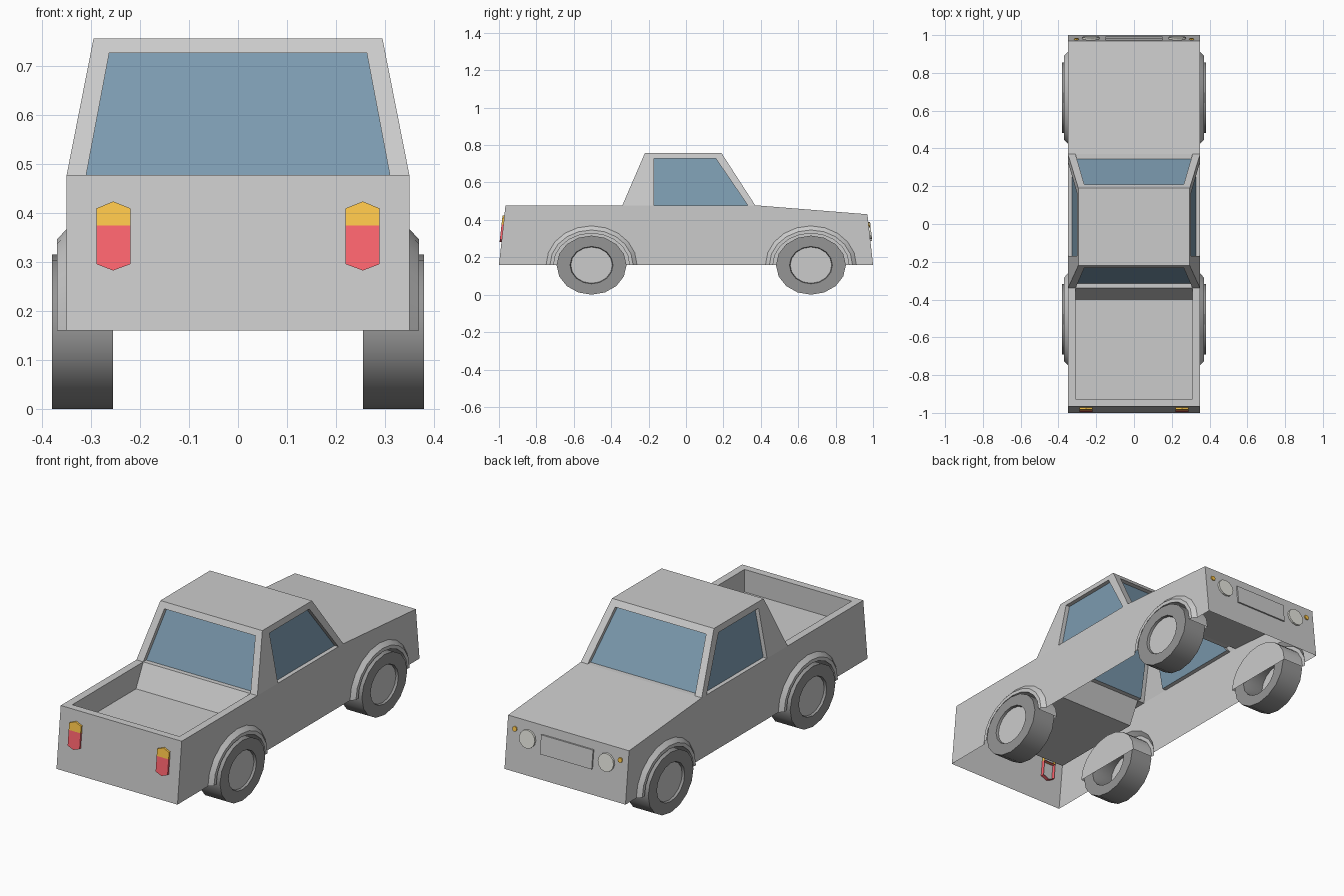
import bpy, bmesh
from math import sin, cos, pi

if "Cube" in bpy.data.objects:
    bpy.data.objects.remove(bpy.data.objects["Cube"])

W, RIM, BELT, ROOF, BASE = 0.35, 0.31, 0.478, 0.757, 0.16
WHEELS = (-0.505, 0.668)


def material(name, rgb):
    m = bpy.data.materials.new(name)
    m.diffuse_color = (*rgb, 1)
    m.use_nodes = True
    m.node_tree.nodes["Principled BSDF"].inputs["Base Color"].default_value = m.diffuse_color
    return m


GLASS = material("glass_blue", (0.20, 0.325, 0.43))
RUBBER = material("rubber", (0.30, 0.30, 0.30))
RED = material("red", (1.0, 0.13, 0.16))
AMBER = material("amber", (1.0, 0.58, 0.07))
LAMP = material("lamp", (0.80, 0.80, 0.74))


def build(name, polys, mat=None, smooth=False):
    """Make one object from a list of polygons, welding shared corners."""
    bm = bmesh.new()
    for p in polys:
        bm.faces.new([bm.verts.new(v) for v in p])
    bmesh.ops.remove_doubles(bm, verts=bm.verts, dist=1e-5)
    bmesh.ops.recalc_face_normals(bm, faces=bm.faces)
    me = bpy.data.meshes.new(name)
    bm.to_mesh(me)
    bm.free()
    ob = bpy.data.objects.new(name, me)
    bpy.context.collection.objects.link(ob)
    if mat:
        me.materials.append(mat)
    if smooth:
        bpy.ops.object.select_all(action='DESELECT')
        ob.select_set(True)
        bpy.context.view_layer.objects.active = ob
        bpy.ops.object.shade_smooth_by_angle(angle=0.6)
    return ob


def bridge(rings, closed=True):
    """Quads between successive loops of points."""
    out = []
    for a, b in zip(rings, rings[1:]):
        n = len(a)
        for i in range(n if closed else n - 1):
            j = (i + 1) % n
            out.append([a[i], a[j], b[j], b[i]])
    return out


def arch(x, yc, ry, rz, n=10):
    return [(x, yc + ry * cos(pi * i / n), BASE + rz * sin(pi * i / n)) for i in range(n + 1)]


def oval(x, yc, ry, rz, n=16):
    return [(x, yc + ry * cos(2 * pi * i / n), 0.158 + rz * sin(2 * pi * i / n)) for i in range(n)]


def window(outer, hole, inset, name):
    """Framed opening: U-shaped frame, reveal, and a recessed pane."""
    pane = [tuple(a + b for a, b in zip(v, inset)) for v in hole]
    build(name, [pane], GLASS)
    # outer and hole both run bottom, top, top, bottom
    return [outer + hole[::-1]] + bridge([hole, pane])


# Body shell
body = []
for s in (1, -1):
    # lower side panel with wheel arch cut-outs
    pts = [(s * W, -1, BASE)]
    for yc in WHEELS:
        pts += arch(s * W, yc, 0.243, 0.208)[::-1]
    pts += [(s * W, y, z) for y, z in ((1, BASE), (0.97, 0.43), (0.37, BELT), (0.33, BELT),
                                       (-0.17, BELT), (-0.34, BELT), (-0.965, BELT))]
    body.append(pts)

    # cab side with window
    def side(y, z, s=s):
        return (s * (W - 0.055 * (z - BELT) / (ROOF - BELT)), y, z)
    body += window([side(-0.34, BELT), side(-0.22, ROOF), side(0.19, ROOF), side(0.37, BELT)],
                   [side(-0.17, BELT), side(-0.17, 0.727), side(0.16, 0.727), side(0.33, BELT)],
                   (-s * 0.022, 0, 0), "side_window_" + ("right" if s > 0 else "left"))
    # bed inner side wall
    body.append([(s * RIM, y, z) for y, z in ((-0.926, BELT), (-0.926, 0.36), (-0.4, 0.36), (-0.34, BELT))])

# Windscreen and rear window, each in its sloping cab face
for name, y0, y1, d in (("rear_window", -0.34, -0.22, 0.025), ("windscreen", 0.37, 0.19, -0.025)):
    yt = y0 + (y1 - y0) * (0.727 - BELT) / (ROOF - BELT)
    body += window([(-W, y0, BELT), (-0.295, y1, ROOF), (0.295, y1, ROOF), (W, y0, BELT)],
                   [(-RIM, y0, BELT), (-0.263, yt, 0.727), (0.263, yt, 0.727), (RIM, y0, BELT)],
                   (0, d, 0), name)


def across(x, a, b):
    """Panel spanning the width between two (y, z) points."""
    return [(-x, *a), (x, *a), (x, *b), (-x, *b)]


body += [
    across(0.295, (-0.22, ROOF), (0.19, ROOF)),         # roof
    across(W, (0.37, BELT), (0.97, 0.43)),              # bonnet
    across(W, (0.97, 0.43), (1, BASE)),                 # nose
    across(W, (-0.965, BELT), (-1, BASE)),              # tailgate
    across(RIM, (-0.926, BELT), (-0.926, 0.36)),        # bed rear wall
    across(RIM, (-0.926, 0.36), (-0.4, 0.36)),          # bed floor
    across(RIM, (-0.4, 0.36), (-0.34, BELT)),           # bed front wall
    [(x, y, BELT) for x, y in ((-W, -0.34), (-W, -0.965), (W, -0.965), (W, -0.34),
                               (RIM, -0.34), (RIM, -0.926), (-RIM, -0.926), (-RIM, -0.34))],
]
build("body", body)

# Wheels, flares and wheel wells
for s, sn in ((1, "right"), (-1, "left")):
    for yc, yn in zip(WHEELS, ("rear", "front")):
        tag = f"{yn}_{sn}"
        rings = [arch(s * x, yc, ry, rz) for x, ry, rz in
                 ((W, 0.243, 0.208), (0.37, 0.222, 0.186), (0.37, 0.203, 0.168), (0.25, 0.203, 0.168))]
        build("wheel_arch_" + tag, bridge(rings, False) + [rings[-1]], None, True)
        tyre = [oval(s * x, yc, ry, rz) for x, ry, rz in
                ((0.365, 0.11, 0.096), (0.38, 0.115, 0.1), (0.38, 0.187, 0.158),
                 (0.255, 0.187, 0.158), (0.255, 0.12, 0.104), (0.365, 0.11, 0.096))]
        build("tyre_" + tag, bridge(tyre), RUBBER, True)
        build("hub_" + tag, [oval(s * 0.368, yc, 0.112, 0.098)])


def fitted(name, outline, y_at, out, back, mat, cap_back=False):
    """Low prism on a sloping end panel, given its (x, z) outline."""
    front = [(x, y_at(z) + out, z) for x, z in outline]
    rear = [(x, y_at(z) + back, z) for x, z in outline]
    return build(name, bridge([front, rear]) + [front], mat)


def tail_y(z):
    return -1 + 0.035 * (z - BASE) / (BELT - BASE)


def nose_y(z):
    return 1 - 0.03 * (z - BASE) / (0.43 - BASE)


def disc(x, z, r, n=12):
    return [(x + r * cos(2 * pi * i / n), z + r * sin(2 * pi * i / n)) for i in range(n)]


# Lights and grille
for s, sn in ((1, "right"), (-1, "left")):
    a, m, b = s * 0.22, s * 0.255, s * 0.289
    fitted("tail_light_" + sn, [(a, 0.296), (m, 0.283), (b, 0.296), (b, 0.375), (a, 0.375)],
           tail_y, -0.01, 0.02, RED)
    fitted("tail_indicator_" + sn, [(a, 0.375), (b, 0.375), (b, 0.41), (m, 0.424), (a, 0.41)],
           tail_y, -0.01, 0.02, AMBER)
    fitted("headlight_" + sn, disc(s * 0.228, 0.343, 0.046), nose_y, 0.01, -0.005, LAMP)
    fitted("front_indicator_" + sn, disc(s * 0.305, 0.373, 0.013, 8), nose_y, 0.006, -0.005, AMBER)
fitted("grille", [(-0.15, 0.288), (0.15, 0.288), (0.15, 0.385), (-0.15, 0.385)], nose_y, 0.008, -0.005, None)
